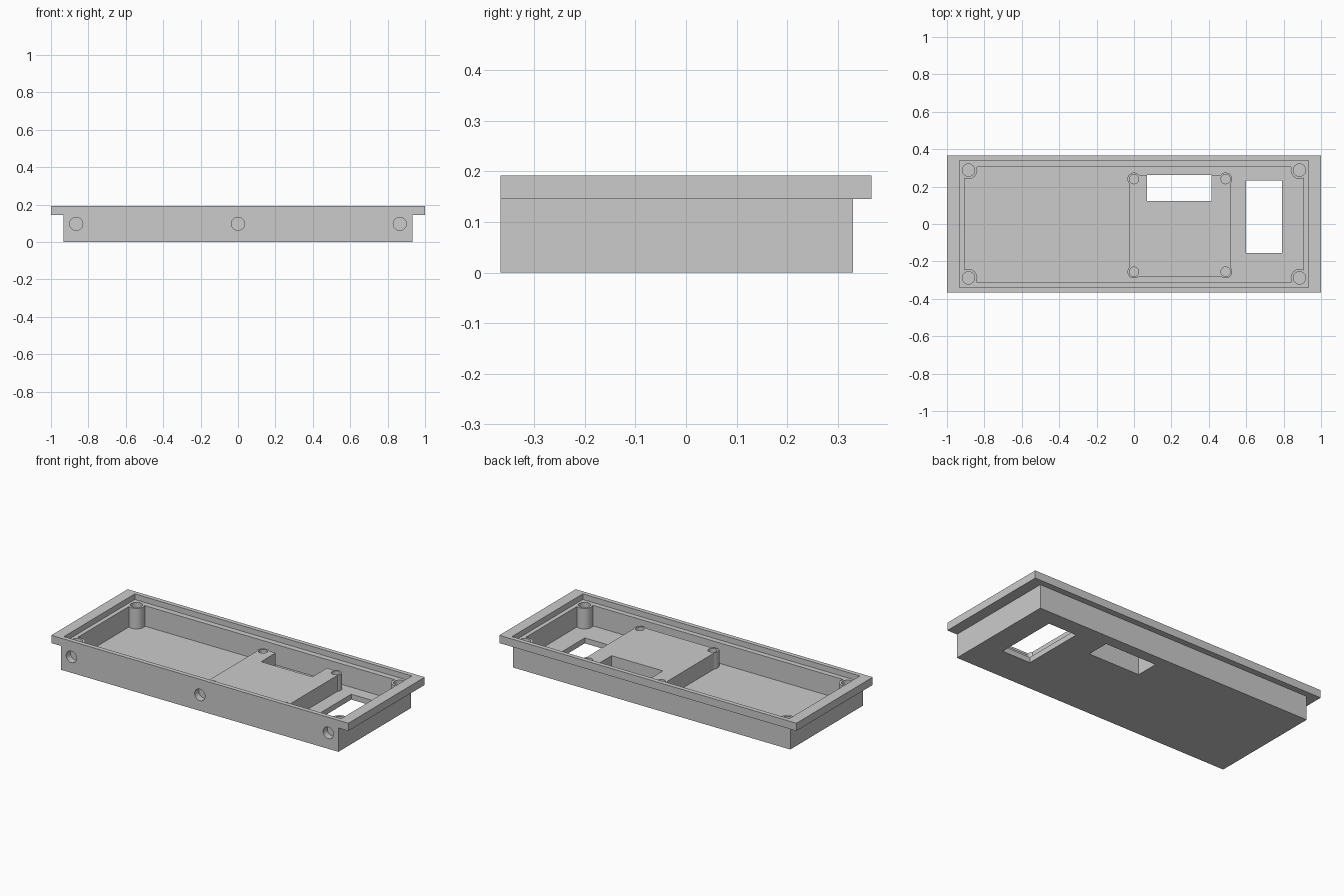
import bpy
from mathutils import Vector

cube = bpy.data.objects.get("Cube")
if cube:
    bpy.data.objects.remove(cube, do_unlink=True)

grey = bpy.data.materials.new("light_grey")
grey.use_nodes = True
colour = (0.6, 0.6, 0.6, 1)
grey.diffuse_color = colour
grey.node_tree.nodes["Principled BSDF"].inputs["Base Color"].default_value = colour


def box(name, low, high):
    low, high = Vector(low), Vector(high)
    bpy.ops.mesh.primitive_cube_add(size=1, location=(low + high) / 2)
    ob = bpy.context.object
    ob.name = name
    ob.scale = high - low
    bpy.ops.object.transform_apply(location=True, rotation=True, scale=True)
    ob.data.materials.append(grey)
    return ob


def cylinder(name, x, y, radius, bottom, top):
    bpy.ops.mesh.primitive_cylinder_add(vertices=40, radius=radius, depth=top - bottom,
                                        location=(x, y, (bottom + top) / 2))
    ob = bpy.context.object
    ob.name = name
    ob.data.materials.append(grey)
    return ob


def combine(target, other, operation):
    mod = target.modifiers.new("cut", 'BOOLEAN')
    mod.operation = operation
    mod.solver = 'EXACT'
    mod.object = other
    bpy.context.view_layer.objects.active = target
    bpy.ops.object.modifier_apply(modifier=mod.name)
    bpy.data.objects.remove(other, do_unlink=True)


floor, ledge, rim, deck = 0.033, 0.158, 0.192, 0.131
corners = [(sx * 0.885, sy * 0.288) for sx in (-1, 1) for sy in (-1, 1)]
mounts = [(x, y) for x in (0, 0.49) for y in (-0.255, 0.24)]

# Tray body with overhanging flange, flush at the front
tray = box("tray", (-0.933, -0.367, 0), (0.933, 0.33, 0.17))
combine(tray, box("flange", (-1, -0.367, 0.145), (1, 0.367, rim)), 'UNION')

# Lid recess around the rim
combine(tray, box("lid_recess", (-0.933, -0.34, ledge), (0.933, 0.34, 0.3)), 'DIFFERENCE')

# Interior space, leaving corner posts and raised platform standing
cavity = box("cavity", (-0.907, -0.309, floor), (0.907, 0.306, ledge + 0.01))
for x, y in corners:
    combine(cavity, cylinder("corner_post", x, y, 0.047, 0, 0.3), 'DIFFERENCE')
platform = box("platform", (-0.028, -0.28, 0.01), (0.517, 0.262, deck))
for x, y in mounts:
    combine(platform, cylinder("mount_post", x, y, 0.035, 0.01, deck), 'UNION')
combine(cavity, platform, 'DIFFERENCE')
combine(tray, cavity, 'DIFFERENCE')

# Openings through the floor and platform
combine(tray, box("platform_notch", (0.07, 0.122, -0.1), (0.415, 0.262, 0.15)), 'DIFFERENCE')
combine(tray, box("floor_window", (0.6, -0.155, -0.1), (0.79, 0.232, 0.1)), 'DIFFERENCE')

# Screw holes in the posts
for x, y in corners:
    combine(tray, cylinder("corner_hole", x, y, 0.033, 0.045, 0.3), 'DIFFERENCE')
for x, y in mounts:
    combine(tray, cylinder("mount_hole", x, y, 0.025, 0.045, 0.15), 'DIFFERENCE')

# Blind round holes in the front wall
for x in (-0.865, 0, 0.865):
    hole = cylinder("front_hole", x, 0, 0.035, -0.04, 0.04)
    hole.rotation_euler.x = 1.5708
    hole.location = (x, -0.367, 0.097)
    combine(tray, hole, 'DIFFERENCE')

bpy.ops.object.select_all(action='DESELECT')
tray.select_set(True)
bpy.context.view_layer.objects.active = tray
bpy.ops.object.shade_smooth_by_angle(angle=0.5)
